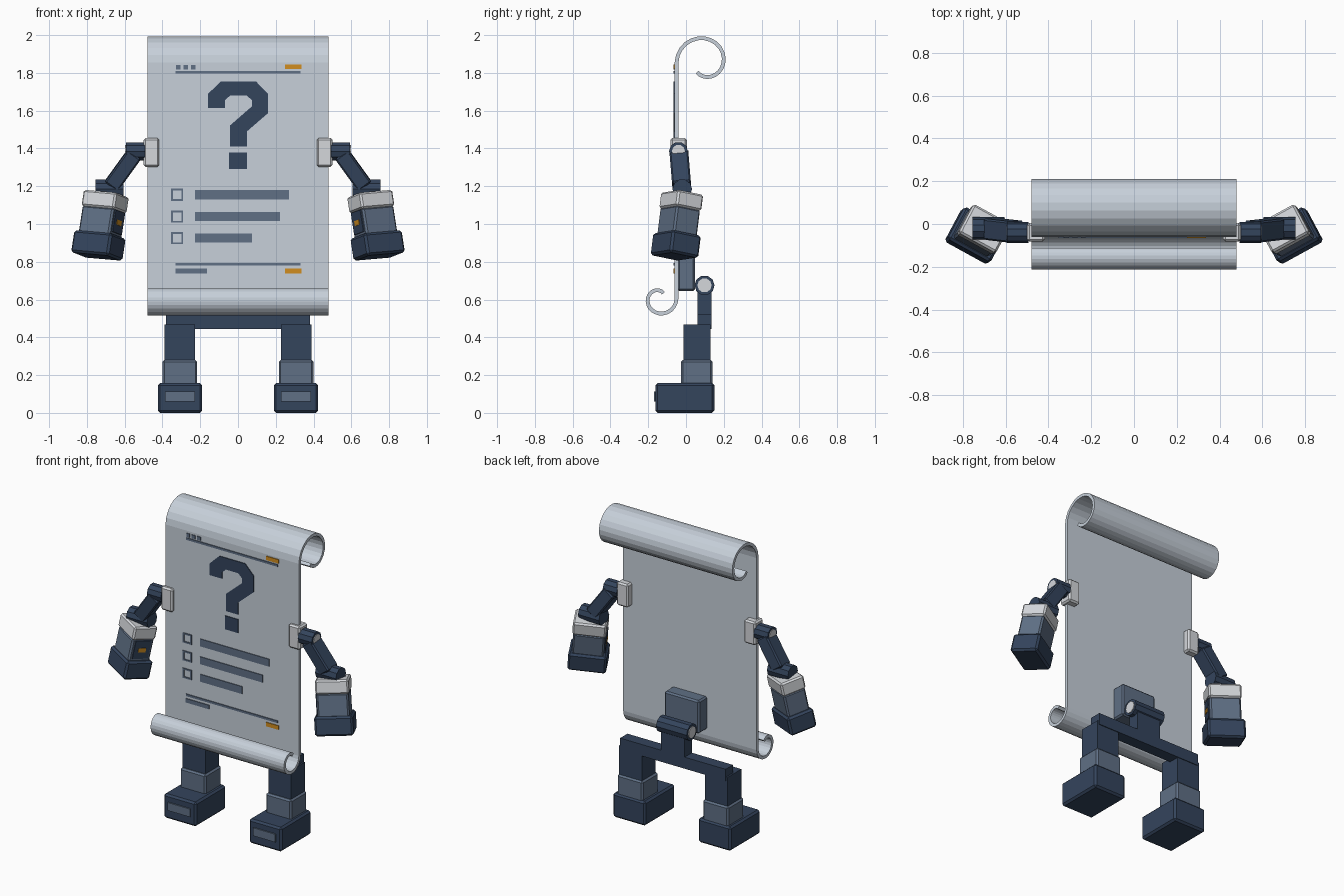
import bpy, bmesh, math
from mathutils import Matrix, Vector

if "Cube" in bpy.data.objects:
    bpy.data.objects.remove(bpy.data.objects["Cube"])


def material(name, rgb):
    m = bpy.data.materials.new(name)
    m.diffuse_color = (*rgb, 1)
    m.use_nodes = True
    m.node_tree.nodes["Principled BSDF"].inputs["Base Color"].default_value = m.diffuse_color
    return m


PAPER = material("pale_paper", (0.57, 0.63, 0.70))
PANEL = material("light_panel", (0.66, 0.68, 0.71))
NAVY = material("navy", (0.034, 0.058, 0.108))
SLATE = material("slate", (0.115, 0.16, 0.235))
ORANGE = material("orange", (0.64, 0.27, 0.014))


def finish(name, bm, mat, bevel=0, mirror=False):
    bmesh.ops.recalc_face_normals(bm, faces=bm.faces)
    me = bpy.data.meshes.new(name)
    bm.to_mesh(me)
    bm.free()
    me.materials.append(mat)
    ob = bpy.data.objects.new(name, me)
    bpy.context.collection.objects.link(ob)
    if bevel:
        mod = ob.modifiers.new("bevel", 'BEVEL')
        mod.width, mod.segments = bevel, 1
    if mirror:
        ob.modifiers.new("mirror", 'MIRROR').use_mirror_merge = False
    return ob


def box(name, center, size, mat, rot=Matrix.Identity(4), bevel=0.0, mirror=False):
    bm = bmesh.new()
    m = Matrix.Translation(center) @ rot @ Matrix.Diagonal((*size, 1))
    bmesh.ops.create_cube(bm, size=1, matrix=m)
    return finish(name, bm, mat, bevel, mirror)


def span(name, x, y, z, mat, **kw):
    """Box given by its (min, max) range on each axis."""
    c = [(a + b) / 2 for a, b in (x, y, z)]
    return box(name, c, [b - a for a, b in (x, y, z)], mat, **kw)


def rod(name, center, radius, length, mat, mirror=False, sides=10):
    """Cylinder lying along x."""
    bm = bmesh.new()
    m = Matrix.Translation(center) @ Matrix.Rotation(math.pi / 2, 4, 'Y')
    bmesh.ops.create_cone(bm, cap_ends=True, segments=sides, radius1=radius,
                          radius2=radius, depth=length, matrix=m)
    return finish(name, bm, mat, 0, mirror)


def frame(x, z):
    """Rotation whose z axis is z and whose x axis is as near x as possible."""
    z = Vector(z).normalized()
    y = z.cross(Vector(x)).normalized()
    return Matrix((y.cross(z), y, z)).transposed().to_4x4()


# Paper scroll: one profile with a curl at each end
def curl(cy, cz, start, r0, drop, steps=20):
    pts = []
    for i in range(steps + 1):
        t = 305 * i / steps
        r = r0 - drop * (t / 270) ** 1.3
        a = math.radians(start - t)
        pts.append(Vector((cy + r * math.cos(a), cz + r * math.sin(a))))
    return pts


path = curl(-0.14, 0.605, 0, 0.09, 0.047)[::-1] + curl(0.095, 1.855, 180, 0.145, 0.07)
bm = bmesh.new()
rings = []
for i, p in enumerate(path):
    d = (path[min(i + 1, len(path) - 1)] - path[max(i - 1, 0)]).normalized()
    n = Vector((-d.y, d.x)) * 0.01
    rings.append([bm.verts.new((x, *q)) for x, q in
                  ((-0.48, p + n), (0.48, p + n), (0.48, p - n), (-0.48, p - n))])
for a, b in zip(rings, rings[1:]):
    for k in range(4):
        bm.faces.new((a[k], a[(k + 1) % 4], b[(k + 1) % 4], b[k]))
bm.faces.new(rings[0])
bm.faces.new(rings[-1])
finish("paper_scroll", bm, PAPER)

# Printed marks on the paper
FACE = (-0.065, -0.058)


def mark(name, x0, x1, z0, z1, mat=SLATE):
    span(name, (x0, x1), FACE, (z0, z1), mat)


for i in range(3):
    mark("header_dot", -0.327 + i * 0.039, -0.304 + i * 0.039, 1.818, 1.841)
mark("header_line", -0.33, 0.33, 1.797, 1.811)
mark("header_tag", 0.248, 0.336, 1.82, 1.845, ORANGE)
mark("footer_line", -0.33, 0.33, 0.78, 0.794)
mark("footer_bar", -0.332, -0.164, 0.738, 0.764)
mark("footer_tag", 0.248, 0.336, 0.738, 0.764, ORANGE)
for z, end in ((1.155, 0.269), (1.039, 0.222), (0.925, 0.074)):
    mark("list_bar", -0.227, end, z - 0.024, z + 0.024)
    for s in (-1, 1):
        c = -0.322 + s * 0.027
        mark("checkbox_side", c - 0.005, c + 0.005, z - 0.032, z + 0.032)
        mark("checkbox_edge", -0.35, -0.294, z + s * 0.027 - 0.005, z + s * 0.027 + 0.005)

# Hooked query symbol with its square point
hook = [(-.158, 1.613), (-.158, 1.69), (-.09, 1.755), (.095, 1.755), (.158, 1.69),
        (.158, 1.586), (.047, 1.49), (.047, 1.41), (-.042, 1.41), (-.042, 1.522),
        (.074, 1.623), (.074, 1.655), (.047, 1.68), (-.042, 1.68), (-.069, 1.655),
        (-.069, 1.613)]
bm = bmesh.new()
f = bm.faces.new([bm.verts.new((x, FACE[0], z)) for x, z in hook])
ext = bmesh.ops.extrude_face_region(bm, geom=[f], use_keep_orig=True)
bmesh.ops.translate(bm, vec=(0, 0.007, 0),
                    verts=[v for v in ext["geom"] if isinstance(v, bmesh.types.BMVert)])
finish("query_hook", bm, NAVY)
mark("query_point", -0.047, 0.047, 1.29, 1.378, NAVY)

# Back mount and hip hinge
span("back_mount", (-0.125, 0.125), (-0.045, 0.047), (0.645, 0.86), SLATE, bevel=0.01)
rod("hip_hinge", (0, 0.098, 0.675), 0.053, 0.22, NAVY)
rod("hip_hinge_cap", (0, 0.098, 0.675), 0.038, 0.23, PANEL)
span("hip_neck", (-0.085, 0.085), (0.06, 0.135), (0.50, 0.67), NAVY)
span("hip_bar", (-0.38, 0.38), (0.06, 0.135), (0.445, 0.52), NAVY)

# Legs
both = dict(mirror=True)
span("thigh", (0.227, 0.39), (-0.012, 0.13), (0.27, 0.468), NAVY, **both)
span("shin_cuff", (0.216, 0.40), (-0.027, 0.14), (0.14, 0.28), SLATE, bevel=0.01, **both)
span("foot", (0.19, 0.424), (-0.162, 0.15), (0.0, 0.158), NAVY, bevel=0.012, **both)
span("toe_plate", (0.227, 0.387), (-0.17, -0.16), (0.06, 0.112), SLATE, **both)

# Shoulders and upper arms
span("shoulder_clamp", (0.417, 0.50), (-0.082, 0.004), (1.303, 1.455), PANEL, bevel=0.01, **both)
rod("shoulder_joint", (0.543, -0.04, 1.385), 0.05, 0.10, NAVY, True)
rod("shoulder_cap", (0.547, -0.04, 1.385), 0.035, 0.10, PANEL, True)
top, low = Vector((0.545, -0.037, 1.375)), Vector((0.675, -0.022, 1.195))
box("upper_arm", (top + low) / 2, (0.085, 0.10, 0.21), NAVY,
    rot=frame((1, 0, 0), top - low), bevel=0.008, mirror=True)
rod("elbow_joint", (0.68, -0.02, 1.185), 0.052, 0.15, NAVY, True)

# Forearms and fists: blocks stacked along a leaning, turned axis
down = Vector((0.155, -0.125, -1)).normalized()
turn = frame((math.cos(math.radians(28)), math.sin(math.radians(28)), 0), -down)
wrist = Vector((0.703, -0.025, 1.12))


def hand(name, s0, s1, w, d, mat, bevel=0.01, side=0.0):
    c = wrist + down * (s0 + s1) / 2 + turn.to_3x3() @ Vector((side, 0, 0))
    box(name, c, (w, d, s1 - s0), mat, rot=turn, bevel=bevel, mirror=True)


hand("wrist_cuff", -0.042, 0.045, 0.20, 0.155, PANEL)
hand("forearm", 0.04, 0.19, 0.19, 0.145, SLATE)
hand("fist", 0.178, 0.298, 0.23, 0.175, NAVY, 0.012)
hand("forearm_panel", 0.047, 0.165, 0.009, 0.105, NAVY, 0, -0.097)
hand("panel_light", 0.095, 0.122, 0.009, 0.05, ORANGE, 0, -0.1)
